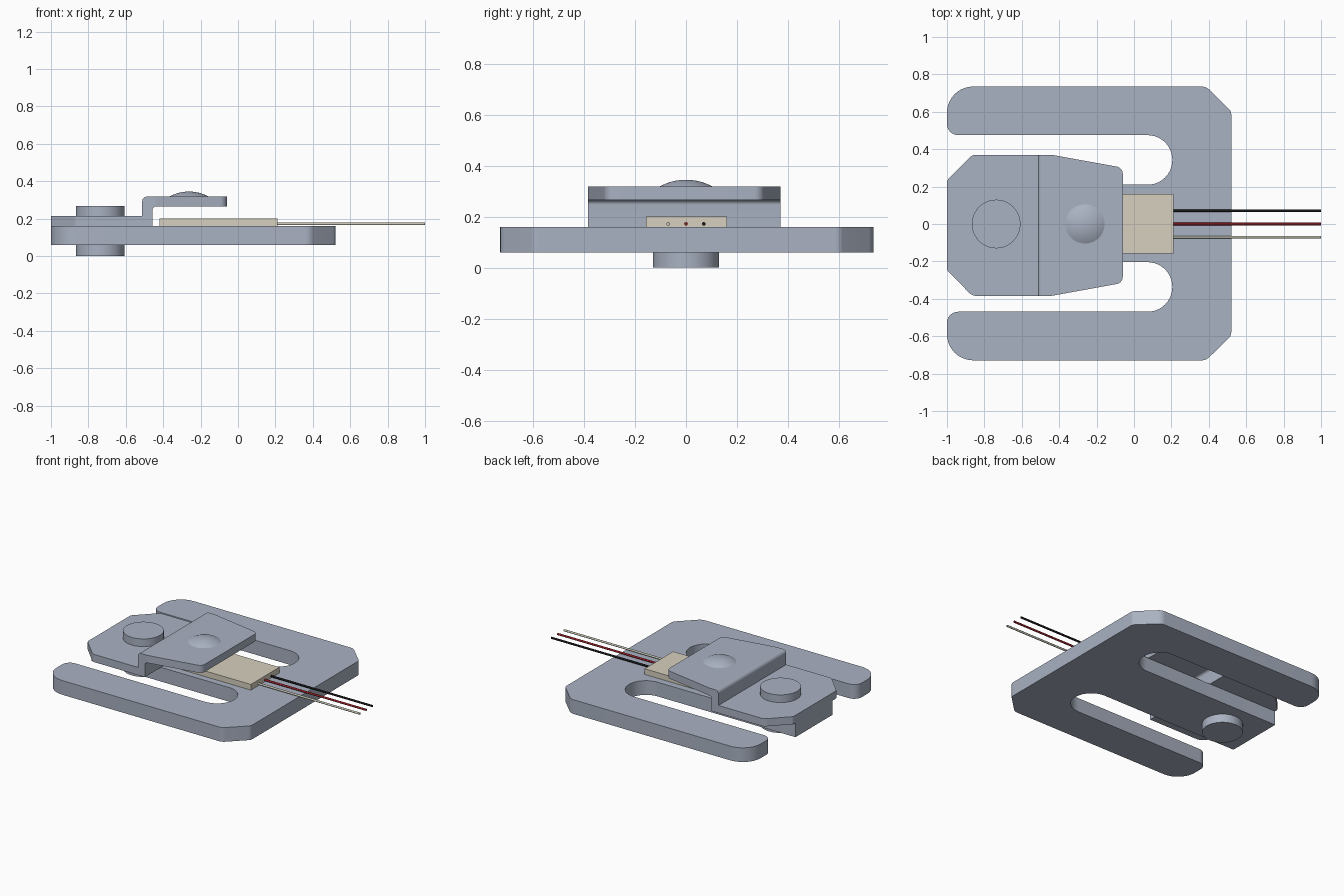
import bpy, bmesh, math
from mathutils import Vector

if "Cube" in bpy.data.objects:
    bpy.data.objects.remove(bpy.data.objects["Cube"])


def material(name, rgb):
    m = bpy.data.materials.new(name)
    m.use_nodes = True
    m.diffuse_color = (*rgb, 1)
    m.node_tree.nodes["Principled BSDF"].inputs["Base Color"].default_value = (*rgb, 1)
    return m


steel = material("steel grey", (0.40, 0.445, 0.54))
board_tan = material("board tan", (0.68, 0.63, 0.52))
black = material("wire black", (0.008, 0.008, 0.01))
red = material("wire red", (0.28, 0.012, 0.018))
pale = material("wire pale", (0.55, 0.54, 0.45))


def rounded(corners, steps=10):
    """Outline from (u, v, radius) corners, each filleted by its radius."""
    out = []
    for i, (u, v, r) in enumerate(corners):
        p = Vector((u, v))
        if r == 0:
            out.append(p)
            continue
        a = (Vector(corners[i - 1][:2]) - p).normalized()
        b = (Vector(corners[(i + 1) % len(corners)][:2]) - p).normalized()
        half = a.angle(b) / 2
        centre = p + (a + b).normalized() * (r / math.sin(half))
        start = (p + a * (r / math.tan(half)) - centre).normalized()
        end = (p + b * (r / math.tan(half)) - centre).normalized()
        out += [centre + start.slerp(end, k / steps).normalized() * r for k in range(steps + 1)]
    return out


def finish(name, bm, mat):
    bmesh.ops.recalc_face_normals(bm, faces=bm.faces)
    mesh = bpy.data.meshes.new(name)
    bm.to_mesh(mesh)
    bm.free()
    mesh.materials.append(mat)
    ob = bpy.data.objects.new(name, mesh)
    bpy.context.collection.objects.link(ob)
    return ob


def smooth(ob):
    bpy.ops.object.select_all(action="DESELECT")
    ob.select_set(True)
    bpy.context.view_layer.objects.active = ob
    bpy.ops.object.shade_smooth_by_angle(angle=math.radians(25))


def prism(name, outline, lo, hi, mat, along_y=False):
    """Extrude an outline along z, or an x-z profile along y."""
    bm = bmesh.new()
    place = (lambda p: (p.x, lo, p.y)) if along_y else (lambda p: (p.x, p.y, lo))
    face = bm.faces.new([bm.verts.new(place(p)) for p in outline])
    geom = bmesh.ops.extrude_face_region(bm, geom=[face])["geom"]
    shift = Vector((0, hi - lo, 0)) if along_y else Vector((0, 0, hi - lo))
    bmesh.ops.translate(bm, vec=shift, verts=[g for g in geom if isinstance(g, bmesh.types.BMVert)])
    return finish(name, bm, mat)


def mirrored(half, mid):
    """Close a half outline by mirroring it across y = mid."""
    full = [(x, mid + y, r) for x, y, r in half]
    return full + [(x, mid - y, r) for x, y, r in reversed(half)]


# Load plate with two arms, two round-ended slots and a middle tongue
plate_half = [(0.52, 0.60, 0.04), (0.385, 0.732, 0.06), (-1, 0.732, 0.14), (-1, 0.472, 0.06),
              (0.205, 0.472, 0.132), (0.205, 0.207, 0.132), (-1, 0.207, 0)]
smooth(prism("load_plate", rounded(mirrored(plate_half, 0.003)), 0.06, 0.16, steel))

# Stepped bracket: side profile trimmed to its top outline
profile = [(-1.1, 0.16, 0), (-0.457, 0.16, 0), (-0.457, 0.265, 0.018), (0.1, 0.265, 0),
           (0.1, 0.318, 0), (-0.512, 0.318, 0.025), (-0.512, 0.214, 0), (-1.1, 0.214, 0)]
bracket = prism("stepped_bracket", rounded(profile), -0.6, 0.6, steel, along_y=True)
bracket_half = [(-0.06, 0.308, 0.04), (-0.44, 0.377, 0.08), (-0.865, 0.377, 0.05), (-1, 0.24, 0.03)]
trim = prism("bracket_trim", rounded(mirrored(bracket_half, -0.007)), 0.1, 0.5, steel)
trim.hide_render = True
cut = bracket.modifiers.new("trim", "BOOLEAN")
cut.operation, cut.object, cut.solver = "INTERSECT", trim, "EXACT"
bpy.context.view_layer.objects.active = bracket
bpy.ops.object.modifier_apply(modifier="trim")
bpy.data.objects.remove(trim)
smooth(bracket)

# Rivet through plate and bracket
circle = [Vector((-0.737 + 0.13 * math.cos(t), 0.13 * math.sin(t)))
          for t in (k * math.tau / 64 for k in range(64))]
smooth(prism("rivet", circle, 0, 0.268, steel))

# Shallow load button: spherical cap on the bracket
rim, rise = 0.105, 0.027
ball = (rim ** 2 + rise ** 2) / (2 * rise)
sweep = math.asin(rim / ball)
bm = bmesh.new()
arc = [bm.verts.new((ball * math.sin(sweep * k / 8), 0, ball * math.cos(sweep * k / 8))) for k in range(9)]
edges = [bm.edges.new(pair) for pair in zip(arc, arc[1:])]
bmesh.ops.spin(bm, geom=arc + edges, cent=(0, 0, 0), axis=(0, 0, 1), angle=math.tau, steps=48)
bmesh.ops.remove_doubles(bm, verts=bm.verts, dist=0.0005)
bmesh.ops.translate(bm, verts=bm.verts, vec=(-0.262, 0, 0.318 + rise - ball))
smooth(finish("load_button", bm, steel))

# Gauge board on the tongue
board = [Vector(p) for p in ((-0.42, -0.157), (0.21, -0.157), (0.21, 0.161), (-0.42, 0.161))]
prism("gauge_board", board, 0.16, 0.2, board_tan)

# Three lead wires
for name, y, mat in (("black_wire", 0.07, black), ("red_wire", 0, red), ("pale_wire", -0.07, pale)):
    bpy.ops.mesh.primitive_cylinder_add(vertices=16, radius=0.007, depth=0.8,
                                        location=(0.6, y, 0.172), rotation=(0, math.pi / 2, 0))
    wire = bpy.context.object
    wire.name = name
    wire.data.materials.append(mat)
    smooth(wire)
